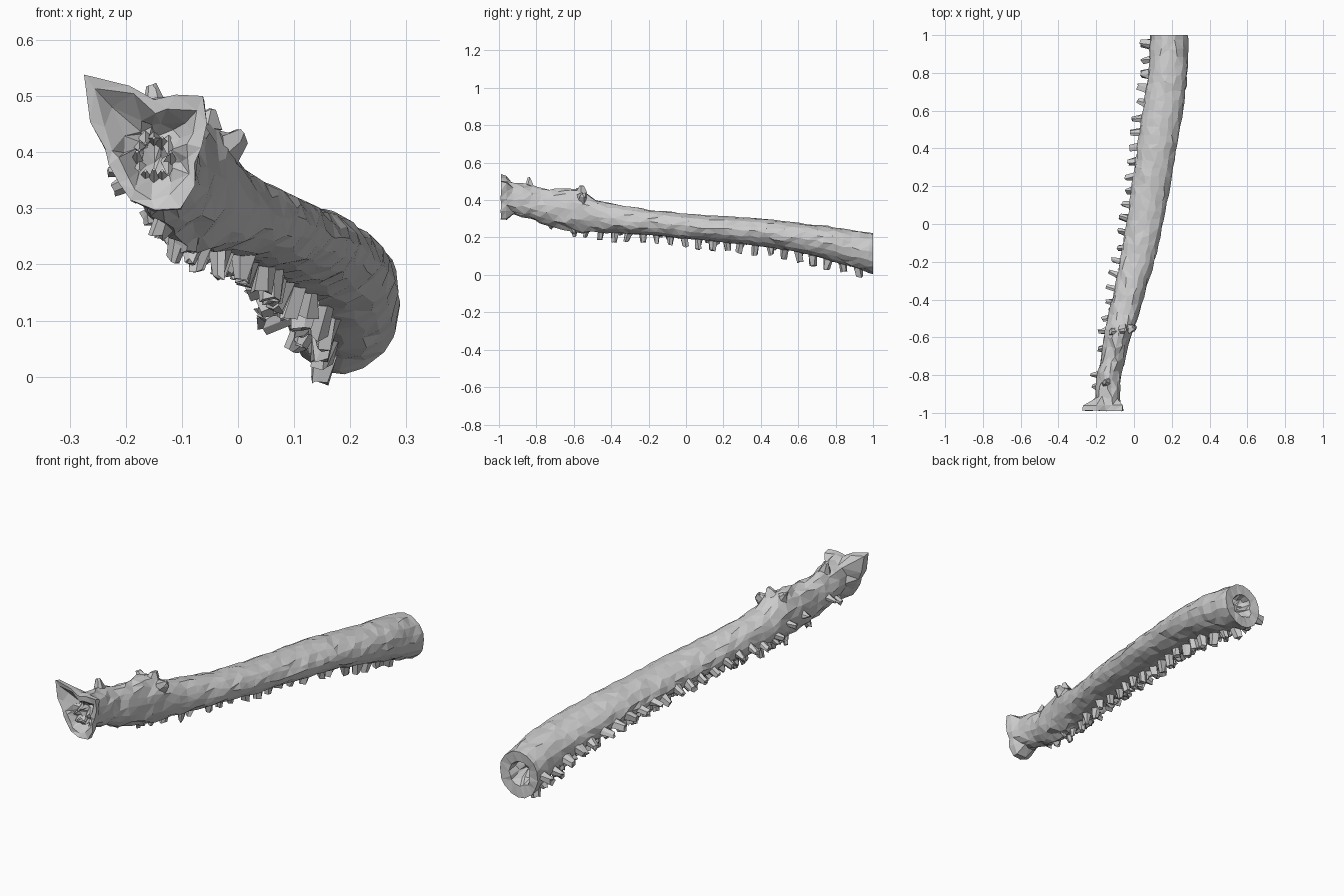
import bpy, bmesh, random
from math import sin, cos, tau, radians
from mathutils import Vector, Matrix

if "Cube" in bpy.data.objects:
    bpy.data.objects.remove(bpy.data.objects["Cube"])

random.seed(4)
SIDES = 16

# Body stations: y, left x, right x, bottom z, top z
STATIONS = [
    (-0.93, -0.205, -0.075, 0.320, 0.490), (-0.85, -0.200, -0.075, 0.305, 0.485),
    (-0.78, -0.190, -0.065, 0.280, 0.465), (-0.68, -0.170, -0.035, 0.255, 0.455),
    (-0.57, -0.155, -0.005, 0.230, 0.460), (-0.53, -0.148, 0.010, 0.228, 0.440),
    (-0.45, -0.130, 0.035, 0.226, 0.390), (-0.20, -0.075, 0.110, 0.212, 0.348),
    (0.00, -0.040, 0.155, 0.192, 0.328), (0.20, -0.010, 0.190, 0.175, 0.312),
    (0.40, 0.015, 0.225, 0.155, 0.302), (0.60, 0.045, 0.260, 0.120, 0.280),
    (0.80, 0.075, 0.285, 0.070, 0.255), (1.00, 0.085, 0.285, 0.005, 0.225),
]
# Radii of the torn front lip, counter-clockwise from +x
LIP = [.085, .10, .125, .10, .085, .12, .18, .12, .09, .085, .09, .10, .115, .12, .10, .08]


def section(y):
    """Centre x, centre z, half width and half height of the body at y."""
    for a, b in zip(STATIONS, STATIONS[1:]):
        if y <= b[0]:
            break
    t = (y - a[0]) / (b[0] - a[0])
    xl, xr, zb, zt = (p + (q - p) * t for p, q in zip(a[1:], b[1:]))
    return (xl + xr) / 2, (zb + zt) / 2, (xr - xl) / 2, (zt - zb) / 2


def jit(a):
    return random.uniform(-a, a)


def finish(bm, name):
    bmesh.ops.recalc_face_normals(bm, faces=bm.faces[:])
    me = bpy.data.meshes.new(name)
    bm.to_mesh(me)
    bm.free()
    ob = bpy.data.objects.new(name, me)
    bpy.context.collection.objects.link(ob)
    return ob


# Limb: crumpled tube with a flared torn front and a hollow cut back
bm = bmesh.new()
rings = []


def add_ring(points):
    rings.append([bm.verts.new(p) for p in points])


def lip_ring(y, scale, wobble):
    add_ring([(-0.15 + r * scale * cos(tau * i / SIDES) + jit(wobble),
               y + jit(wobble * 0.6),
               0.41 + r * scale * sin(tau * i / SIDES) + jit(wobble))
              for i, r in enumerate(LIP)])


def body_ring(y, scale, wobble, slide):
    cx, cz, rx, rz = section(y)
    pts = []
    for i in range(SIDES):
        a = tau * (i + jit(0.25)) / SIDES
        s = scale * (1 + jit(wobble))
        pts.append((cx + rx * s * cos(a), y + jit(slide), cz + rz * s * sin(a)))
    add_ring(pts)


lip_ring(-0.93, 0.25, 0.015)
lip_ring(-0.955, 0.5, 0.012)
lip_ring(-0.985, 0.78, 0.008)
for v in rings[-1]:
    v.co.y = max(v.co.y, -0.995)
lip_ring(-0.99, 1.0, 0.003)
lip_ring(-0.96, 0.97, 0.006)
y = -0.92
while y < 0.975:
    rough = 0.09 if y < -0.5 else 0.045
    body_ring(y, 1.0, rough, 0.012)
    y += 0.045
body_ring(1.0, 1.0, 0.02, 0)
body_ring(0.995, 0.55, 0.12, 0.004)
body_ring(0.95, 0.45, 0.2, 0.015)
body_ring(0.93, 0.2, 0.2, 0.015)
for r, q in zip(rings, rings[1:]):
    for i in range(SIDES):
        j = (i + 1) % SIDES
        bm.faces.new((r[i], r[j], q[j], q[i]))
bm.faces.new(rings[0])
bm.faces.new(rings[-1])
bmesh.ops.triangulate(bm, faces=bm.faces[:])
finish(bm, "limb")


def stud(bm, y, angle, r, height, tip=0.65, lean=0.0):
    """Small crumpled cup standing out of the limb at the given angle."""
    cx, cz, rx, rz = section(y)
    a = radians(angle)
    base = Vector((cx + rx * cos(a) * 0.9, y, cz + rz * sin(a) * 0.9))
    axis = Vector((cos(a) / rx, lean / rx, sin(a) / rz)).normalized()
    m = Matrix.Translation(base + axis * height / 2) @ axis.to_track_quat('Z', 'Y').to_matrix().to_4x4()
    new = bmesh.ops.create_cone(bm, cap_ends=True, cap_tris=True, segments=6, radius1=r,
                                radius2=r * tip, depth=height, matrix=m)["verts"]
    for v in new:
        v.co += Vector((jit(r), jit(r), jit(r))) * 0.28
        v.co.y = max(-0.995, min(1.0, v.co.y))


# Suckers: two rows along the lower left side, larger toward the back
bm = bmesh.new()
for row, angle in enumerate((-98, -165)):
    y = -0.60 + row * 0.035
    while y < 0.97:
        t = (y + 0.6) / 1.57
        stud(bm, y, angle + jit(8), 0.019 + 0.007 * t, 0.045 + 0.014 * t + jit(0.008), lean=jit(0.3))
        y += 0.073 + 0.006 * t
finish(bm, "suckers")

# Ridge crumples between the sucker rows
bm = bmesh.new()
for k in range(30):
    stud(bm, -0.55 + k * 0.051, -132 + jit(14), 0.024, 0.026 + jit(0.006), 0.5)
finish(bm, "sucker_ridge")

# Torn skin lumps around the front part of the limb
bm = bmesh.new()
for y, ang, r, h in ((-0.56, 80, .03, .03), (-0.55, 45, .03, .035), (-0.57, 115, .025, .03),
                     (-0.84, 100, .025, .045), (-0.80, 185, .02, .045), (-0.86, 215, .022, .04),
                     (-0.72, 250, .025, .03), (-0.66, 190, .025, .03), (-0.60, 270, .025, .03)):
    stud(bm, y, ang, r, h, 0.45)
finish(bm, "torn_lumps")

# Ragged flesh inside the front opening
bm = bmesh.new()
for k in range(12):
    a = tau * k / 12
    m = (Matrix.Translation((-0.15 + 0.03 * cos(a), -0.955, 0.39 + 0.035 * sin(a)))
         @ Matrix.Rotation(radians(90 + jit(30)), 4, 'X'))
    bmesh.ops.create_cone(bm, cap_ends=True, segments=4, radius1=0.014, radius2=0.003,
                          depth=0.05 + jit(0.01), matrix=m)
finish(bm, "inner_flesh")
